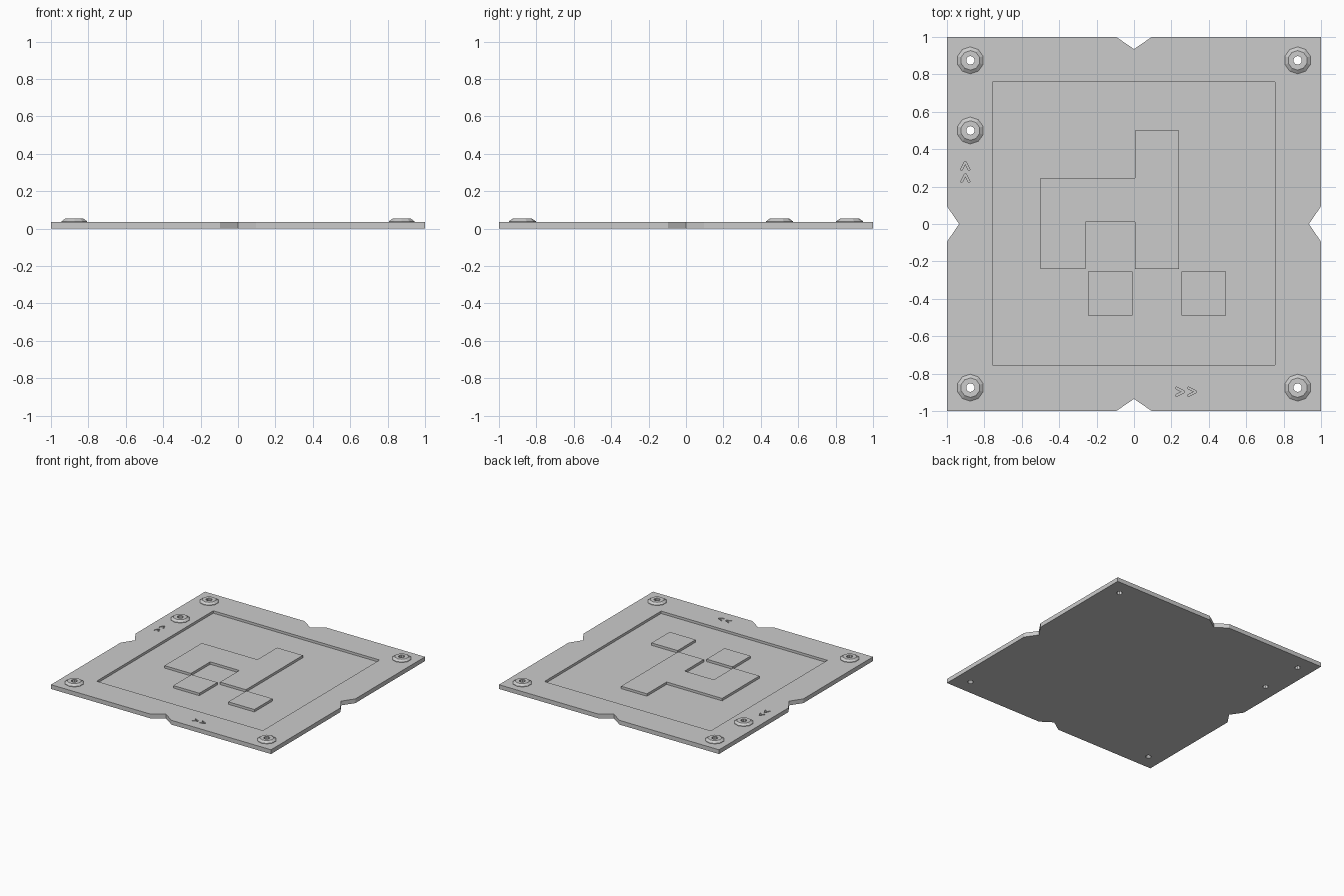
import bpy, bmesh, math

if "Cube" in bpy.data.objects:
    bpy.data.objects.remove(bpy.data.objects["Cube"])

T = 0.035        # plate thickness
FLOOR = 0.015    # pocket floor height
SIDES = 10
HOLE = 0.023
STUDS = [(-0.875, 0.875), (0.875, 0.875), (-0.875, -0.875), (0.875, -0.875), (-0.875, 0.5)]


def prism(bm, pts, z0, z1):
    """Extrude a counter-clockwise outline from z0 to z1."""
    lo = [bm.verts.new((x, y, z0)) for x, y in pts]
    hi = [bm.verts.new((x, y, z1)) for x, y in pts]
    bm.faces.new(lo[::-1])
    bm.faces.new(hi)
    n = len(pts)
    for i in range(n):
        j = (i + 1) % n
        bm.faces.new((lo[i], lo[j], hi[j], hi[i]))


def ring_pts(cx, cy, r):
    return [(cx + r * math.cos(math.tau * (i + 0.5) / SIDES),
             cy + r * math.sin(math.tau * (i + 0.5) / SIDES)) for i in range(SIDES)]


def rect(x0, y0, x1, y1):
    return [(x0, y0), (x1, y0), (x1, y1), (x0, y1)]


def finish(bm, name):
    bmesh.ops.recalc_face_normals(bm, faces=bm.faces)
    me = bpy.data.meshes.new(name)
    bm.to_mesh(me)
    bm.free()
    ob = bpy.data.objects.new(name, me)
    bpy.context.collection.objects.link(ob)
    return ob


# Plate outline with a V notch in the middle of every side
side = [(-1, -1), (-0.095, -1), (0, -0.935), (0.095, -1)]
outline = []
for k in range(4):
    c, s = [(1, 0), (0, 1), (-1, 0), (0, -1)][k]
    outline += [(x * c - y * s, x * s + y * c) for x, y in side]
bm = bmesh.new()
prism(bm, outline, 0, T)
plate = finish(bm, "base_plate")

# Cutters: pocket, through holes and engraved direction arrows
bm = bmesh.new()
prism(bm, rect(-0.757, -0.755, 0.755, 0.76), FLOOR, 0.1)
for x, y in STUDS:
    prism(bm, ring_pts(x, y, HOLE), -0.05, 0.1)
chevron = [(0, -0.026), (0.042, -0.005), (0.042, 0.005), (0, 0.026),
           (0, 0.015), (0.03, 0), (0, -0.015)]
for d in (0.225, 0.29):
    prism(bm, [(x + d, y - 0.897) for x, y in chevron], 0.025, 0.1)
    prism(bm, [(-y - 0.902, x + d) for x, y in chevron], 0.025, 0.1)
cutter = finish(bm, "plate_cutter")
cutter.hide_render = True

mod = plate.modifiers.new("cut", 'BOOLEAN')
mod.operation = 'DIFFERENCE'
mod.solver = 'EXACT'
mod.object = cutter
bpy.context.view_layer.objects.active = plate
plate.select_set(True)
bpy.ops.object.modifier_apply(modifier=mod.name)
bpy.data.objects.remove(cutter)

# Raised islands standing in the pocket
islands = {
    "stepped_island": [(-0.5, -0.24), (-0.26, -0.24), (-0.26, 0.01), (0.005, 0.01), (0.005, -0.24),
                       (0.24, -0.24), (0.24, 0.5), (0.005, 0.5), (0.005, 0.245), (-0.5, 0.245)],
    "left_square_island": rect(-0.245, -0.49, -0.008, -0.255),
    "right_square_island": rect(0.255, -0.49, 0.492, -0.255),
}
for name, pts in islands.items():
    bm = bmesh.new()
    prism(bm, pts, FLOOR - 0.003, T)
    finish(bm, name)

# Bevelled ring studs around the holes
profile = [(HOLE, T - 0.002), (0.072, T - 0.002), (0.072, T + 0.004), (0.052, 0.053), (HOLE, 0.053)]
for n, (x, y) in enumerate(STUDS):
    bm = bmesh.new()
    loops = [[bm.verts.new((px, py, z)) for px, py in ring_pts(x, y, r)] for r, z in profile]
    for a, b in zip(loops, loops[1:] + loops[:1]):
        for i in range(SIDES):
            j = (i + 1) % SIDES
            bm.faces.new((a[i], a[j], b[j], b[i]))
    finish(bm, f"ring_stud_{n + 1}")
